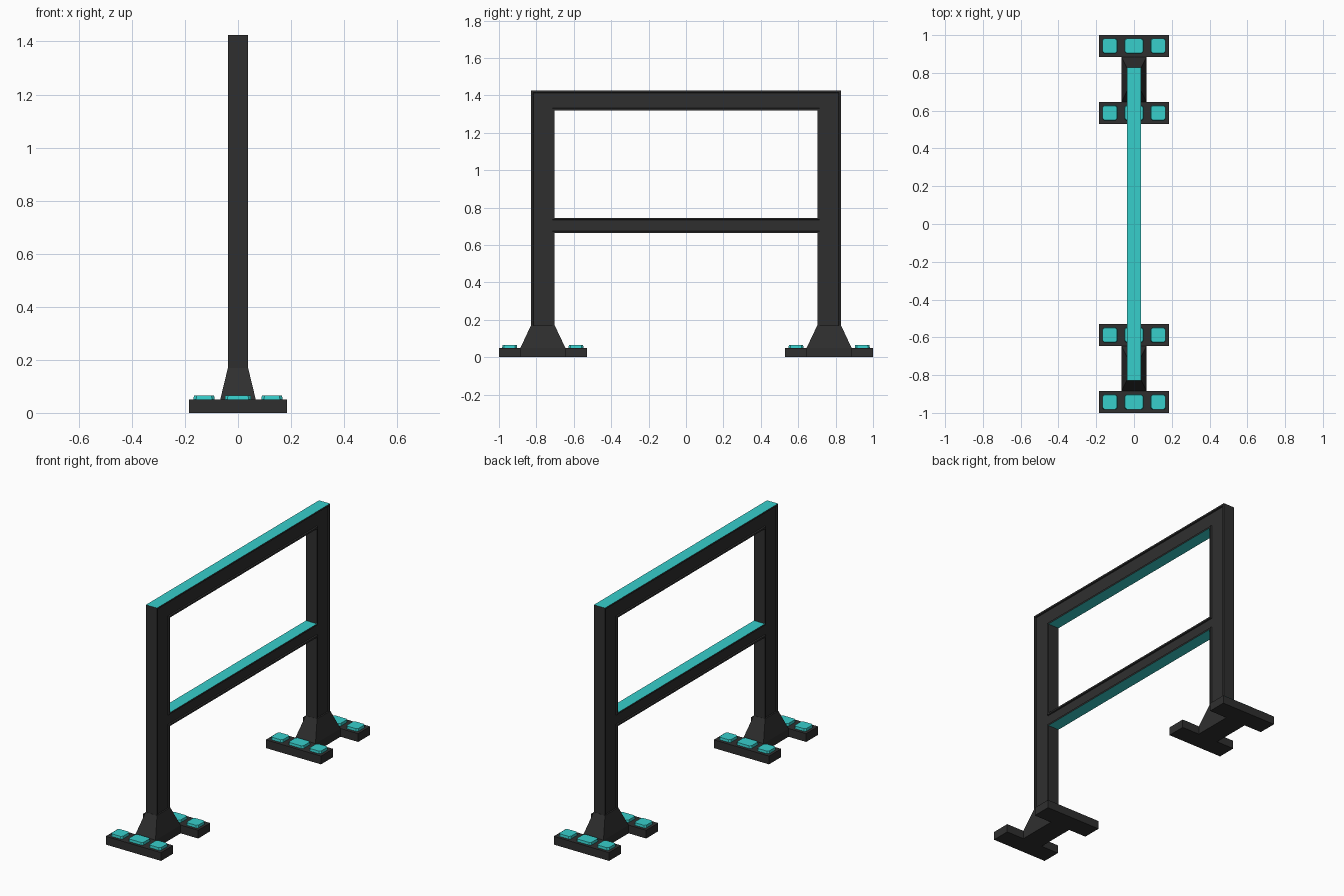
import bpy, bmesh

if "Cube" in bpy.data.objects:
    bpy.data.objects.remove(bpy.data.objects["Cube"])


def material(name, rgb):
    m = bpy.data.materials.new(name)
    m.diffuse_color = (*rgb, 1)
    m.use_nodes = True
    m.node_tree.nodes["Principled BSDF"].inputs["Base Color"].default_value = m.diffuse_color
    return m


DARK = material("charcoal", (0.028, 0.028, 0.028))
TEAL = material("bright teal", (0.038, 0.62, 0.60))


def finish(bm, name, mats):
    bmesh.ops.recalc_face_normals(bm, faces=bm.faces)
    me = bpy.data.meshes.new(name)
    bm.to_mesh(me)
    bm.free()
    for m in mats:
        me.materials.append(m)
    ob = bpy.data.objects.new(name, me)
    bpy.context.collection.objects.link(ob)
    return ob


def loft(name, low, high, z0, z1, mat):
    """Solid between two matching outlines at two heights."""
    bm = bmesh.new()
    a = [bm.verts.new((x, y, z0)) for x, y in low]
    b = [bm.verts.new((x, y, z1)) for x, y in high]
    bm.faces.new(a[::-1])
    bm.faces.new(b)
    n = len(a)
    for i in range(n):
        j = (i + 1) % n
        bm.faces.new((a[i], a[j], b[j], b[i]))
    return finish(bm, name, [mat])


def rect(cx, cy, hx, hy):
    return [(cx - hx, cy - hy), (cx + hx, cy - hy), (cx + hx, cy + hy), (cx - hx, cy + hy)]


def octagon(cx, cy, hx, hy, c):
    pts = [(hx - c, -hy), (hx, c - hy), (hx, hy - c), (hx - c, hy),
           (c - hx, hy), (-hx, hy - c), (-hx, c - hy), (c - hx, -hy)]
    return [(cx + x, cy + y) for x, y in pts]


# Frame: grid of cells with two openings, extruded, sides recessed inside a rim
W = 0.037
ys = [-0.828, -0.703, 0.703, 0.828]
zs = [0.055, 0.663, 0.745, 1.32, 1.425]
bm = bmesh.new()
grid = [[bm.verts.new((-W, y, z)) for z in zs] for y in ys]
for i in range(3):
    for k in range(4):
        if i != 1 or k in (1, 3):
            bm.faces.new((grid[i][k], grid[i + 1][k], grid[i + 1][k + 1], grid[i][k + 1]))
bmesh.ops.delete(bm, geom=[v for v in bm.verts if not v.link_faces], context='VERTS')
ext = bmesh.ops.extrude_face_region(bm, geom=bm.faces[:], use_keep_orig=True)
for v in ext["geom"]:
    if isinstance(v, bmesh.types.BMVert):
        v.co.x = W
bmesh.ops.recalc_face_normals(bm, faces=bm.faces)
bm.normal_update()
# teal light strips on the tops and undersides of both rails
for f in bm.faces:
    if abs(f.normal.z) > 0.9 and f.calc_center_median().z > 0.5:
        f.material_index = 1
for thick, depth in ((0.01, 0), (0.002, -0.008)):
    bm.normal_update()
    if depth == 0:
        panel = [f for f in bm.faces if abs(f.normal.x) > 0.9]
    bmesh.ops.inset_region(bm, faces=panel, thickness=thick, depth=depth, use_even_offset=True)
finish(bm, "barrier_frame", [DARK, TEAL])

# Feet: H-shaped base, tapered socket and six light pads at each end
for s, side in ((-1, "near"), (1, "far")):
    h = [(-0.185, 0.53), (0.185, 0.53), (0.185, 0.645), (0.067, 0.645),
         (0.067, 0.885), (0.185, 0.885), (0.185, 1.0), (-0.185, 1.0),
         (-0.185, 0.885), (-0.067, 0.885), (-0.067, 0.645), (-0.185, 0.645)]
    h = [(x, s * y) for x, y in h]
    loft(side + "_foot", h, h, 0, 0.05, DARK)
    loft(side + "_post_socket", rect(0, s * 0.765, 0.067, 0.12),
         rect(0, s * 0.7655, W + 0.001, 0.0635), 0.05, 0.17, DARK)
    for y in (0.588, 0.943):
        for x, hx in ((-0.128, 0.04), (0, 0.05), (0.128, 0.04)):
            loft(side + "_light_pad", octagon(x, s * y, hx, 0.04, 0.01),
                 octagon(x, s * y, hx - 0.002, 0.038, 0.01), 0.05, 0.065, TEAL)
